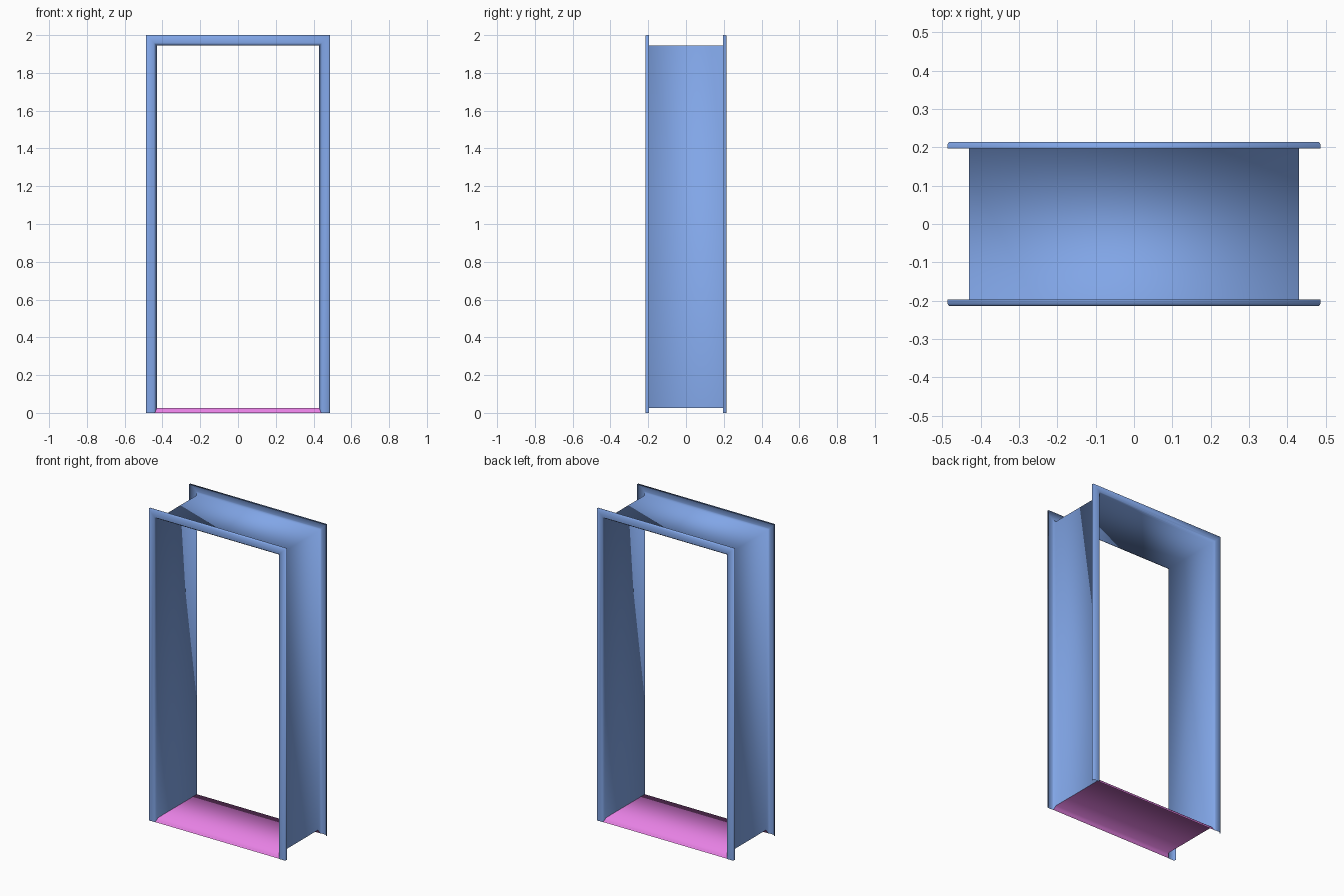
import bpy, bmesh

if "Cube" in bpy.data.objects:
    bpy.data.objects.remove(bpy.data.objects["Cube"])

HALF_W, TOP, SILL = 0.43, 1.944, 0.025   # clear opening

# Half profile (offset outward from opening, y): outer return, face, rounded inner edge, jamb
half = [(0.056, 0.197), (0.056, 0.209), (0.052, 0.214), (0.014, 0.214),
        (0.010, 0.212), (0.006, 0.204), (0.0, 0.197)]
profile = [(w, -y) for w, y in half] + [(w, y) for w, y in reversed(half)]
inner = [(w, y) for w, y in profile if w <= 0.010]


def bottom(w):
    # the inner edge slopes down to the floor, the casing stands on it
    return SILL * max(0.0, 1 - w / 0.010)


def corners(w):
    # left foot, left head, right head, right foot
    x = HALF_W + w
    return [(-x, bottom(w)), (-x, TOP + w), (x, TOP + w), (x, bottom(w))]


def sweep(name, rows, colour):
    bm = bmesh.new()
    grid = [[bm.verts.new(p) for p in row] for row in rows]
    for a, b in zip(grid, grid[1:]):
        for i in range(len(a) - 1):
            bm.faces.new((a[i], a[i + 1], b[i + 1], b[i]))
    for f in bm.faces:
        f.smooth = True
    # visible side of the opening faces inward
    bm.normal_update()
    mid = bm.faces[:][(len(grid) // 2 - 1) * (len(grid[0]) - 1)]
    c = mid.calc_center_median()
    if mid.normal.x * -c.x + mid.normal.z * (1 - c.z) < 0:
        bmesh.ops.reverse_faces(bm, faces=bm.faces[:])
    me = bpy.data.meshes.new(name)
    bm.to_mesh(me)
    bm.free()
    mat = bpy.data.materials.new(name + "_paint")
    mat.diffuse_color = colour
    mat.use_nodes = True
    mat.node_tree.nodes["Principled BSDF"].inputs["Base Color"].default_value = mat.diffuse_color
    me.materials.append(mat)
    ob = bpy.data.objects.new(name, me)
    bpy.context.collection.objects.link(ob)
    return ob


# Mitred casing with its jamb lining
sweep("door_casing", [[(x, y, z) for x, z in corners(w)] for w, y in profile],
      (0.22, 0.38, 0.80, 1))

# Threshold with turned-down front and back edges
sweep("threshold", [[(s * (HALF_W + w), y, bottom(w)) for s in (-1, 1)] for w, y in inner],
      (0.80, 0.22, 0.78, 1))
